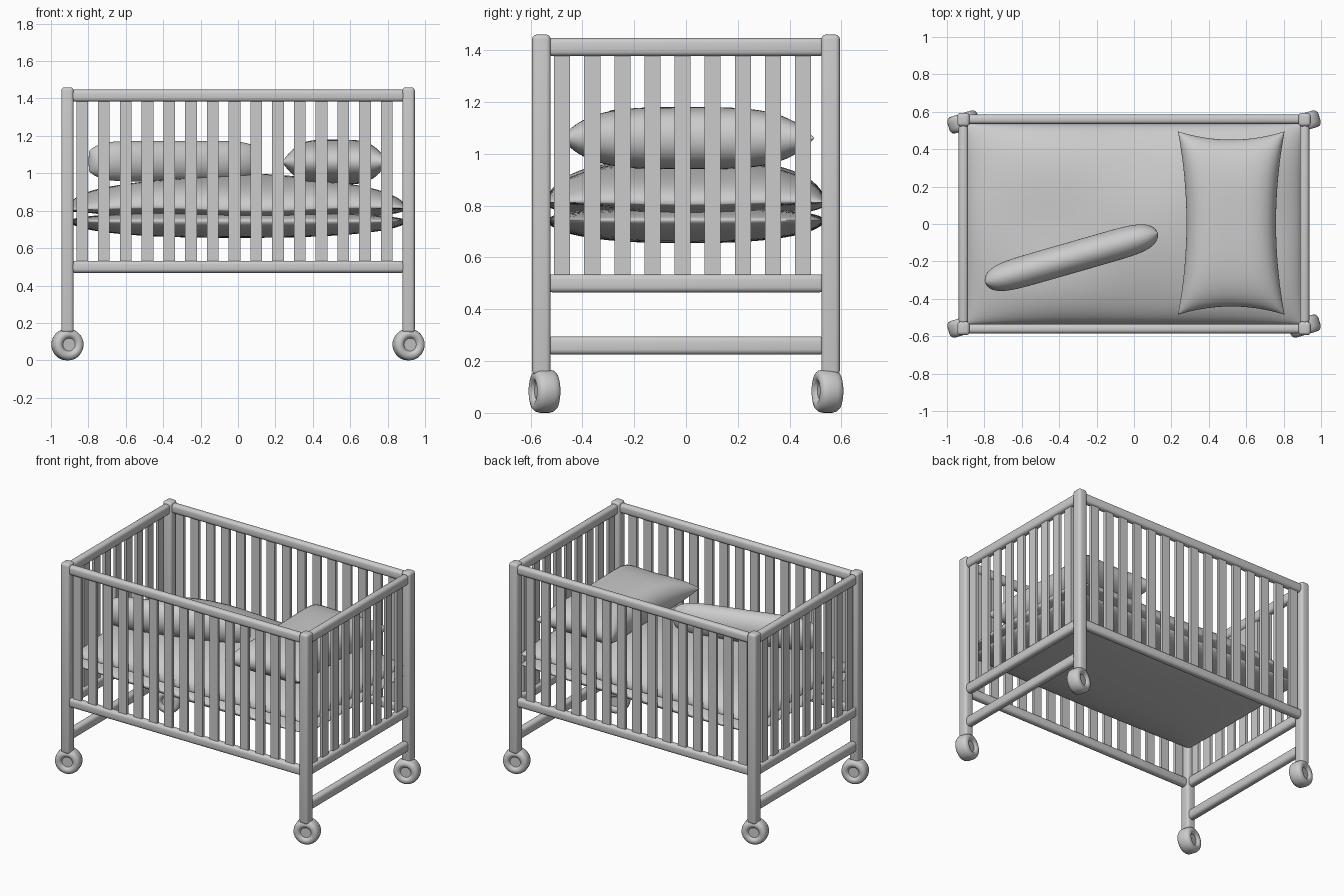
import bpy, bmesh, math
from math import sin, cos, pi, radians

if "Cube" in bpy.data.objects:
    bpy.data.objects.remove(bpy.data.objects["Cube"])


def finish(name, bm, loc=(0, 0, 0), rot=(0, 0, 0), angle=40):
    bmesh.ops.recalc_face_normals(bm, faces=bm.faces)
    me = bpy.data.meshes.new(name)
    bm.to_mesh(me)
    bm.free()
    ob = bpy.data.objects.new(name, me)
    bpy.context.collection.objects.link(ob)
    ob.location, ob.rotation_euler = loc, rot
    bpy.ops.object.select_all(action='DESELECT')
    ob.select_set(True)
    bpy.context.view_layer.objects.active = ob
    bpy.ops.object.shade_smooth_by_angle(angle=radians(angle))
    return ob


def box(name, loc, size, bevel=0.0, seg=4):
    bm = bmesh.new()
    bmesh.ops.create_cube(bm, size=1)
    bmesh.ops.scale(bm, vec=size, verts=bm.verts)
    if bevel:
        bmesh.ops.bevel(bm, geom=bm.edges[:], offset=bevel, segments=seg,
                        profile=0.5, affect='EDGES')
    return finish(name, bm, loc)


def cushion(name, loc, half, top, bottom, p=(2.5, 2.5), pinch=(0, 0),
            taper=0, wave=0, rot=(0, 0, 0), n=36):
    """Two puffed sheets joined along a seam."""
    bm = bmesh.new()
    for h in (top, -bottom):
        rows = []
        for i in range(n + 1):
            u = sin(pi / 2 * (2 * i / n - 1))
            row = []
            for j in range(n + 1):
                v = sin(pi / 2 * (2 * j / n - 1))
                puff = math.sqrt(max(0, (1 - abs(u) ** p[0]) * (1 - abs(v) ** p[1])))
                x = half[0] * u * (1 - pinch[0] * (1 - v * v))
                y = half[1] * v * (1 - pinch[1] * (1 - u * u) - taper * abs(u) ** 8)
                z = h * puff + wave * sin(5 * u + 1) * cos(4 * v)
                row.append(bm.verts.new((x, y, z)))
            rows.append(row)
        for a, b in zip(rows, rows[1:]):
            for j in range(n):
                bm.faces.new((a[j], b[j], b[j + 1], a[j + 1]))
    bmesh.ops.remove_doubles(bm, verts=bm.verts, dist=1e-5)
    return finish(name, bm, loc, rot, 70)


def wheel(name, loc, yaw):
    """Lathed rounded tyre with recessed hubs, axis along y."""
    half = [(0.0, 0.030), (0.034, 0.030), (0.040, 0.038), (0.048, 0.045),
            (0.060, 0.046), (0.072, 0.042), (0.080, 0.033), (0.084, 0.018)]
    profile = half + [(r, -y) for r, y in reversed(half)]
    bm = bmesh.new()
    vs = [bm.verts.new((r, y, 0)) for r, y in profile]
    es = [bm.edges.new(pair) for pair in zip(vs, vs[1:])]
    bmesh.ops.spin(bm, geom=vs + es, cent=(0, 0, 0), axis=(0, 1, 0),
                   angle=2 * pi, steps=32, use_duplicate=False)
    bmesh.ops.remove_doubles(bm, verts=bm.verts, dist=1e-5)
    return finish(name, bm, loc, (0, 0, yaw), 45)


# Corner posts and swivelled wheels
for sx in (-1, 1):
    for sy in (-1, 1):
        tag = f"{'front' if sy < 0 else 'back'}_{'left' if sx < 0 else 'right'}"
        box(f"{tag}_post", (sx * 0.912, sy * 0.558, 0.803), (0.066, 0.072, 1.314), 0.018)
        wheel(f"{tag}_wheel", (sx * 0.912, sy * 0.546, 0.084), radians(17))

# Long side rails and slats
for sy, side in ((-1, "front"), (1, "back")):
    y = sy * 0.56
    box(f"{side}_top_rail", (0, y, 1.415), (1.79, 0.05, 0.064), 0.02)
    box(f"{side}_bottom_rail", (0, y, 0.5), (1.79, 0.05, 0.064), 0.02)
    for i in range(15):
        box(f"{side}_slat_{i + 1}", (-0.833 + 0.1163 * i, y, 0.957), (0.062, 0.02, 0.88))

# End rails, slats and lower stretchers
for sx, side in ((-1, "left"), (1, "right")):
    x = sx * 0.912
    for part, z in (("top_rail", 1.412), ("bottom_rail", 0.5), ("stretcher", 0.26)):
        box(f"{side}_{part}", (x, 0, z), (0.05, 1.07, 0.07), 0.02)
    for i in range(9):
        box(f"{side}_slat_{i + 1}", (x, -0.478 + 0.1162 * i, 0.957), (0.02, 0.062, 0.88))

# Bedding
cushion("mattress", (0, 0, 0.745), (0.9, 0.535), 0.05, 0.09)
cushion("duvet", (0, 0, 0.81), (0.9, 0.535), 0.175, 0.045, wave=0.012)
cushion("pillow", (0.52, 0.005, 1.06), (0.285, 0.49), 0.12, 0.12,
        p=(4, 3.5), pinch=(0.16, 0.09))
cushion("bolster", (-0.335, -0.18, 1.065), (0.48, 0.108), 0.083, 0.083,
        p=(7, 2), taper=0.5, rot=(radians(90), 0, radians(16)))
